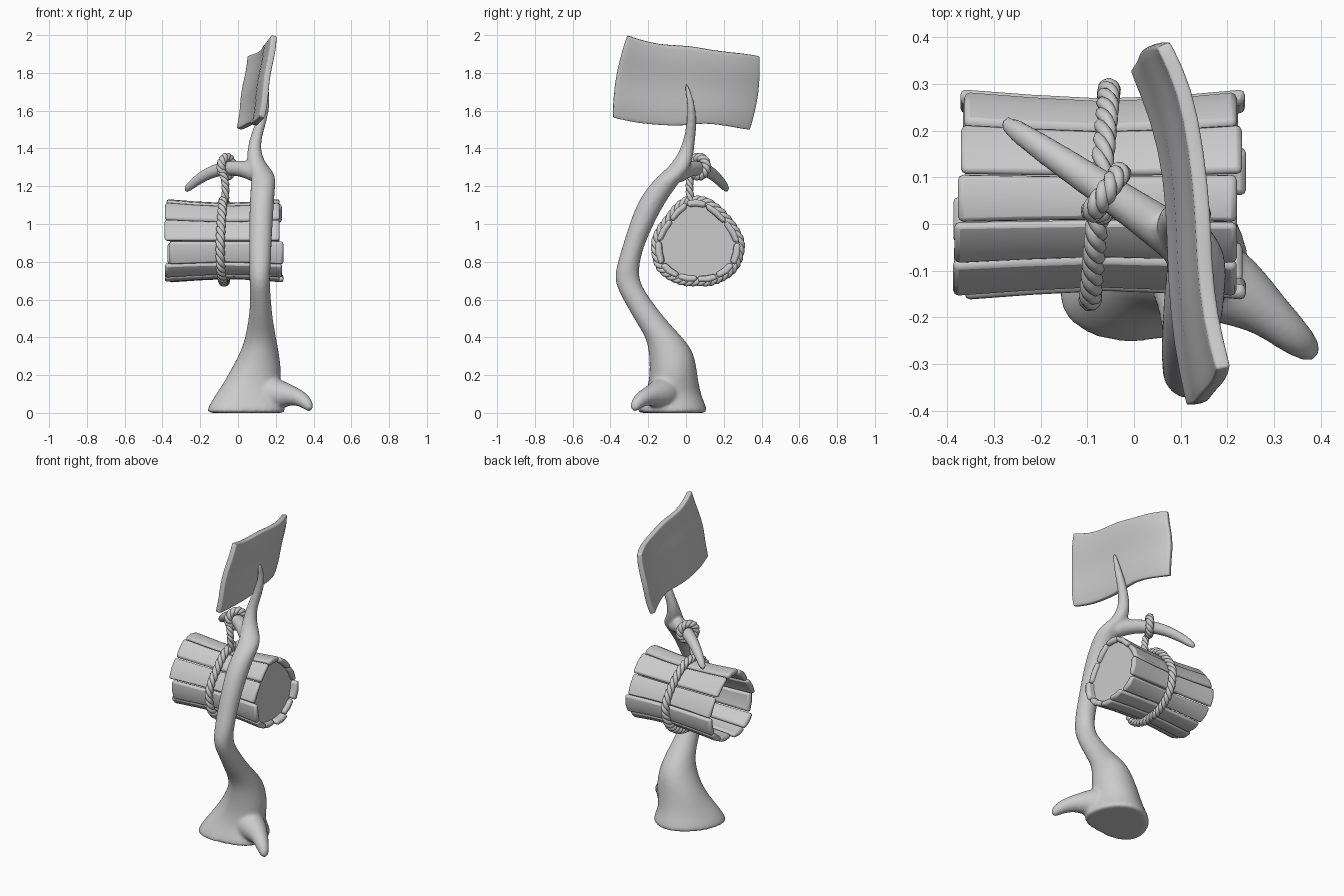
import bpy, bmesh, random
from math import sin, cos, pi, radians
from mathutils import Vector as V

if "Cube" in bpy.data.objects:
    bpy.data.objects.remove(bpy.data.objects["Cube"])

random.seed(4)


def finish(name, bm, angle=40):
    bmesh.ops.recalc_face_normals(bm, faces=bm.faces)
    me = bpy.data.meshes.new(name)
    bm.to_mesh(me)
    bm.free()
    ob = bpy.data.objects.new(name, me)
    bpy.context.collection.objects.link(ob)
    bpy.ops.object.select_all(action='DESELECT')
    ob.select_set(True)
    bpy.context.view_layer.objects.active = ob
    bpy.ops.object.shade_smooth_by_angle(angle=radians(angle))
    return ob


def loft(bm, rings):
    vs = [[bm.verts.new(p) for p in r] for r in rings]
    n = len(rings[0])
    for a, b in zip(vs, vs[1:]):
        for i in range(n):
            bm.faces.new((a[i], a[(i + 1) % n], b[(i + 1) % n], b[i]))
    bm.faces.new(vs[0][::-1])
    bm.faces.new(vs[-1])


def tube(bm, pts, radii, n=10):
    pts = [V(p) for p in pts]
    rings = []
    for i, p in enumerate(pts):
        t = (pts[min(i + 1, len(pts) - 1)] - pts[max(i - 1, 0)]).normalized()
        u = t.cross(V((0, 0, 1))).normalized()
        w = u.cross(t)
        rings.append([p + radii[i] * (u * cos(2 * pi * k / n) + w * sin(2 * pi * k / n))
                      for k in range(n)])
    loft(bm, rings)


# Trunk: spreading foot, crooked stem and thin upper stick
N = 12
foot = [.18, .17, .175, .18, .175, .19, .225, .285, .235, .185, .2, .21]
rings = []
for z, s in ((0, .9), (0, 1.0), (.025, 1.0), (.1, .8)):
    rings.append([V((.07 + s * foot[i] * cos(2 * pi * i / N),
                     -.06 + s * foot[i] * sin(2 * pi * i / N), z)) for i in range(N)])
stem = [(.09, -.065, .2, .15, .13), (.115, -.075, .32, .105, .125), (.12, -.115, .4, .085, .1),
        (.12, -.195, .5, .065, .085), (.12, -.26, .6, .057, .075), (.113, -.32, .7, .055, .068),
        (.118, -.303, .8, .06, .06), (.118, -.275, .9, .062, .058), (.125, -.195, 1.1, .067, .075),
        (.132, -.125, 1.2, .068, .078), (.138, -.07, 1.265, .066, .07), (.095, -.02, 1.32, .05, .055),
        (.08, .012, 1.41, .034, .034), (.115, .03, 1.52, .032, .029), (.147, .03, 1.62, .024, .022),
        (.152, .012, 1.7, .016, .016), (.152, 0, 1.745, .01, .01)]
for x, y, z, rx, ry in stem:
    rings.append([V((x + rx * cos(2 * pi * i / N), y + ry * sin(2 * pi * i / N), z)) for i in range(N)])
bm = bmesh.new()
loft(bm, rings)
# Side branch and root, fused into the trunk
tube(bm, [(.13, -.06, 1.25), (.06, -.01, 1.29), (-.05, .065, 1.3), (-.14, .125, 1.28),
          (-.23, .185, 1.225), (-.285, .225, 1.17)], [.06, .05, .041, .036, .029, .02])
tube(bm, [(.1, -.09, .12), (.2, -.13, .095), (.28, -.185, .095), (.335, -.235, .075),
          (.37, -.265, .045), (.388, -.28, .012)], [.1, .095, .055, .045, .034, .018])
trunk = finish("trunk", bm)
m = trunk.modifiers.new("round", 'SUBSURF')
m.levels = m.render_levels = 2
m = trunk.modifiers.new("fuse", 'REMESH')
m.mode = 'VOXEL'
m.voxel_size = .01
m.use_smooth_shade = True
m = trunk.modifiers.new("soften", 'SMOOTH')
m.iterations = 6

# Bucket: staves around a pear-shaped section, lying along x
C = V((.06, .9))
section = [V(p) for p in ((0, 1.12), (-.09, 1.03), (-.16, .91), (-.14, .78), (-.05, .71), (.06, .695),
                          (.17, .71), (.26, .78), (.287, .9), (.22, 1.02), (.11, 1.115))]
flare = [(0, 1.0), (.25, .95), (.5, .915), (.75, .94), (1, 1.0)]


def at(x, p, s):
    q = C + (p - C) * s
    return V((x, q.x, q.y))


bm = bmesh.new()
for i, a in enumerate(section):
    b = section[(i + 1) % len(section)]
    x0 = -.375 + random.uniform(-.018, .015)
    x1 = .23 + random.uniform(-.012, .015)
    lift = random.uniform(.99, 1.015)
    a2, b2, mid = a.lerp(b, .02), a.lerp(b, .98), (a + b) / 2
    rs = []
    for t, f in flare:
        x = x0 + (x1 - x0) * t
        f *= lift
        rs.append([at(x, a2, f), at(x, mid, f * 1.05), at(x, b2, f),
                   at(x, b2, f * .86), at(x, mid, f * .88), at(x, a2, f * .86)])
    loft(bm, rs)
staves = finish("bucket_staves", bm, 50)
m = staves.modifiers.new("worn_edges", 'BEVEL')
m.width = .012
m.segments = 2
m.limit_method = 'ANGLE'
m.angle_limit = radians(45)

# Bucket bottom closes the right-hand end
bm = bmesh.new()
loft(bm, [[at(x, p, .9) for p in section] for x in (.17, .2)])
finish("bucket_bottom", bm)


# Twisted rope: three strands wound round a path
def rope(name, path, normal, closed, turns, r=.015, count=200):
    path = [V(p) for p in path]
    n = len(path)
    cu = bpy.data.curves.new(name, 'CURVE')
    cu.dimensions = '3D'
    cu.bevel_depth = r
    cu.bevel_resolution = 2
    cu.use_fill_caps = True

    def pos(t):
        u = t * (n if closed else n - 1)
        i = int(u // 1)
        get = (lambda k: path[k % n]) if closed else (lambda k: path[max(0, min(n - 1, k))])
        f = u - i
        p0, p1, p2, p3 = (get(i + k) for k in (-1, 0, 1, 2))
        return .5 * (2 * p1 + (p2 - p0) * f + (2 * p0 - 5 * p1 + 4 * p2 - p3) * f * f
                     + (3 * p1 - p0 - 3 * p2 + p3) * f ** 3)

    for k in range(3):
        sp = cu.splines.new('POLY')
        sp.points.add(count - 1)
        sp.use_cyclic_u = closed
        sp.use_smooth = True
        for j in range(count):
            t = j / (count if closed else count - 1)
            tan = (pos(t + .002) - pos(t - .002)).normalized()
            side = tan.cross(normal).normalized()
            up = side.cross(tan)
            w = 2 * pi * (turns * t + k / 3)
            sp.points[j].co = (*(pos(t) + .8 * r * (side * cos(w) + up * sin(w))), 1)
    bpy.context.collection.objects.link(bpy.data.objects.new(name, cu))


# Rope round the bucket, ring on the branch, and the link between them
hoop = []
for i, a in enumerate(section):
    mid = (a + section[(i + 1) % len(section)]) / 2
    for p, s in ((a, 1.0), (mid, 1.04)):
        q = at(0, p, s)
        q.x = -.074 + .09 * (q.y - .06)
        hoop.append(q)
rope("bucket_rope", hoop, V((1, 0, 0)), True, 13, .014, 260)
along = V((-.8, .58, 0)).normalized()
across = V((.58, .8, 0)).normalized()
ring = [V((-.06, .068, 1.303)) + .05 * (across * cos(pi * i / 5) + V((0, 0, 1)) * sin(pi * i / 5))
        for i in range(10)]
rope("branch_rope", ring, along, True, 4, .014, 100)
rope("hanging_rope", [(-.085, .03, 1.28), (-.07, .02, 1.23), (-.066, .02, 1.17), (-.072, .03, 1.08)],
     V((1, 0, 0)), False, 2, .012, 50)

# Sign board: wavy leaning sheet
top = [(-.31, 2.0), (-.2, 1.96), (-.08, 1.945), (.02, 1.945), (.16, 1.915), (.29, 1.905), (.385, 1.89)]
bottom = [(-.388, 1.565), (-.26, 1.535), (-.13, 1.525), (-.02, 1.52), (.1, 1.54), (.22, 1.52), (.335, 1.5)]
depth = [.153, .13, .12, .118, .108, .085, .04]
bm = bmesh.new()
grid = []
for (y0, z0), (y1, z1), x in zip(bottom, top, depth):
    col = []
    for j in range(6):
        t = j / 5
        z = z0 + (z1 - z0) * t
        bow = .02 * sin(pi * t)
        y = y0 + (y1 - y0) * t + (bow if y0 > .2 else -bow if y0 < -.3 else 0)
        col.append(bm.verts.new((x + .15 * (z - 1.74) + .006 * sin(3 * pi * t), y, z)))
    grid.append(col)
for a, b in zip(grid, grid[1:]):
    for j in range(5):
        bm.faces.new((a[j], b[j], b[j + 1], a[j + 1]))
board = finish("sign_board", bm, 50)
m = board.modifiers.new("thickness", 'SOLIDIFY')
m.thickness = .035
m.offset = 0
m = board.modifiers.new("worn_edges", 'BEVEL')
m.width = .008
m.segments = 2
m.limit_method = 'ANGLE'
m.angle_limit = radians(50)
m = board.modifiers.new("round", 'SUBSURF')
m.levels = m.render_levels = 1
